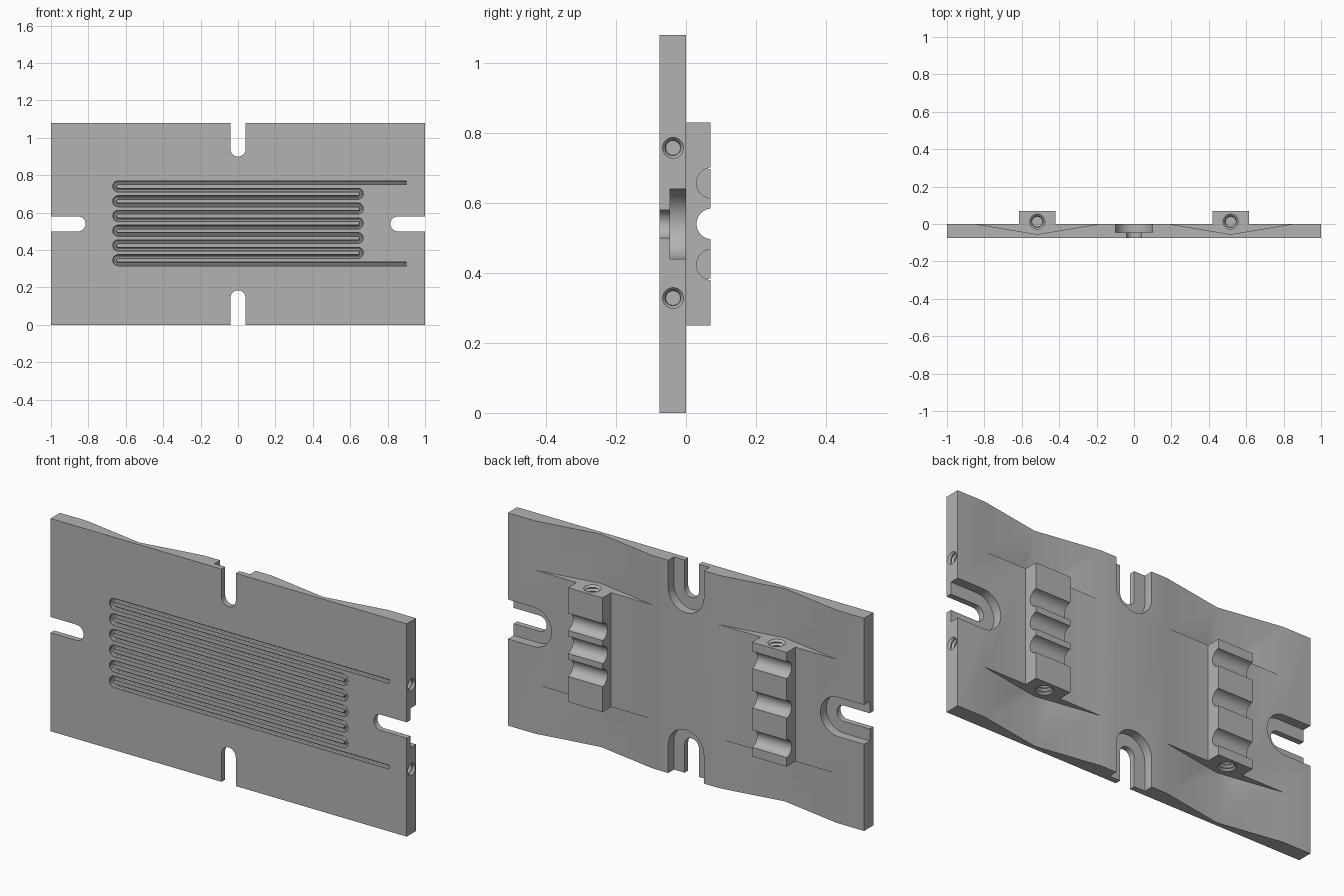
import bpy, bmesh, math
from mathutils import Matrix, Vector

if "Cube" in bpy.data.objects:
    bpy.data.objects.remove(bpy.data.objects["Cube"])

metal = bpy.data.materials.new("plain_grey")
metal.use_nodes = True
GREY = (0.45, 0.45, 0.45, 1)
metal.diffuse_color = GREY
metal.node_tree.nodes["Principled BSDF"].inputs["Base Color"].default_value = GREY

W, H, T = 1.0, 1.08, 0.075      # half width, height, thickness
MID = H / 2
BLOCK_X, BLOCK_LOW, BLOCK_TOP = 0.517, 0.25, 0.83


def to_object(name, bm):
    bmesh.ops.recalc_face_normals(bm, faces=bm.faces)
    mesh = bpy.data.meshes.new(name)
    bm.to_mesh(mesh)
    bm.free()
    mesh.materials.append(metal)
    ob = bpy.data.objects.new(name, mesh)
    bpy.context.collection.objects.link(ob)
    return ob


def prism(name, points, axis, lo, hi):
    """Extrude a 2D outline along the given axis."""
    place = {"x": lambda a, b, t: (t, a, b),
             "y": lambda a, b, t: (a, t, b),
             "z": lambda a, b, t: (a, b, t)}[axis]
    bm = bmesh.new()
    base = bm.faces.new([bm.verts.new(place(a, b, lo)) for a, b in points])
    ext = bmesh.ops.extrude_face_region(bm, geom=[base])["geom"]
    shift = Vector(place(0, 0, hi - lo))
    bmesh.ops.translate(bm, vec=shift, verts=[v for v in ext if isinstance(v, bmesh.types.BMVert)])
    return to_object(name, bm)


def rect(a0, a1, b0, b1):
    return [(a0, b0), (a1, b0), (a1, b1), (a0, b1)]


def circle(a, b, r, n=32):
    return [(a + r * math.cos(2 * math.pi * i / n), b + r * math.sin(2 * math.pi * i / n))
            for i in range(n)]


def slot_outline(a, b, r, angle, length=0.4, n=16):
    """Round-ended slot that opens towards the angle."""
    pts = [(length, -r), (length, r)]
    pts += [(r * math.cos(t), r * math.sin(t))
            for t in (math.pi * (0.5 + i / n) for i in range(n + 1))]
    c, s = math.cos(angle), math.sin(angle)
    return [(a + u * c - v * s, b + u * s + v * c) for u, v in pts]


def combine(body, part, operation="DIFFERENCE"):
    part.hide_render = True
    mod = body.modifiers.new("cut", "BOOLEAN")
    mod.operation, mod.object, mod.solver = operation, part, "EXACT"
    dg = bpy.context.evaluated_depsgraph_get()
    dg.update()
    mesh = bpy.data.meshes.new_from_object(body.evaluated_get(dg))
    body.modifiers.clear()
    body.data = mesh
    bpy.data.objects.remove(part)


def threaded_hole(position, direction, r, depth, turns):
    """Cutter with a ridged wall, running from the position along the direction."""
    bm = bmesh.new()
    levels = [(-0.02, r)] + [(depth * i / (2 * turns), r if i % 2 == 0 else r * 0.74)
                             for i in range(2 * turns)] + [(depth, r * 0.7)]
    rings = [[bm.verts.new((x, y, h)) for x, y in circle(0, 0, rad, 24)] for h, rad in levels]
    for low, high in zip(rings, rings[1:]):
        for i in range(24):
            j = (i + 1) % 24
            bm.faces.new((low[i], low[j], high[j], high[i]))
    bm.faces.new(rings[0])
    bm.faces.new(rings[-1])
    turn = Vector((0, 0, 1)).rotation_difference(Vector(direction)).to_matrix().to_4x4()
    bmesh.ops.transform(bm, matrix=Matrix.Translation(position) @ turn, verts=bm.verts)
    return to_object("threaded_hole", bm)


# Plate with shallow V valleys above and below each block
plate = prism("cooling_plate", rect(-W, W, 0, H), "y", -T, 0)
for side in (-1, 1):
    cx = side * BLOCK_X
    vee = [(cx - 0.45, 0.02), (cx, -0.055), (cx + 0.45, 0.02)]
    combine(plate, prism("valley", vee, "z", BLOCK_TOP, H + 0.1))
    combine(plate, prism("valley", vee, "z", -0.1, BLOCK_LOW))

# Mounting blocks with cross grooves and threaded end holes
for side, spacing in ((-1, 0.2), (1, 0.117)):
    cx = side * BLOCK_X
    block = prism("mounting_block", rect(cx - 0.097, cx + 0.097, -0.04, 0.07),
                  "z", BLOCK_LOW, BLOCK_TOP)
    combine(plate, block, "UNION")
    for k in (-1, 0, 1):
        groove = circle(0.074, MID + k * spacing, 0.044)
        combine(plate, prism("groove", groove, "x", cx - 0.15, cx + 0.15))
    combine(plate, threaded_hole((cx, 0.012, BLOCK_TOP), (0, 0, -1), 0.041, 0.055, 3))
    combine(plate, threaded_hole((cx, 0.012, BLOCK_LOW), (0, 0, 1), 0.041, 0.055, 3))

# Stepped bolt slots in the middle of each edge
for x, z, angle in ((0, 0.94, 90), (0, 0.145, -90), (0.855, MID, 0), (-0.855, MID, 180)):
    a = math.radians(angle)
    combine(plate, prism("slot", slot_outline(x, z, 0.04, a), "y", -0.2, 0.1))
    combine(plate, prism("slot_recess", slot_outline(x, z, 0.1, a), "y", -0.046, 0.1))

# Winding channel in the front face
PASSES, Z_TOP, Z_LOW, TURN_X, END_X = 12, 0.76, 0.326, 0.64, 0.9
step = (Z_TOP - Z_LOW) / (PASSES - 1)
path = [(END_X, Z_TOP)]
for i in range(PASSES - 1):
    side = -1 if i % 2 == 0 else 1
    z = Z_TOP - (i + 0.5) * step
    for k in range(13):
        t = math.pi * (0.5 - k / 12)
        path.append((side * (TURN_X + step / 2 * math.cos(t)), z + step / 2 * math.sin(t)))
path.append((END_X, Z_LOW))

curve = bpy.data.curves.new("channel", "CURVE")
curve.dimensions = "3D"
curve.bevel_depth, curve.bevel_resolution, curve.use_fill_caps = 0.011, 3, True
spline = curve.splines.new("POLY")
spline.points.add(len(path) - 1)
for point, (x, z) in zip(spline.points, path):
    point.co = (x, -T + 0.004, z, 1)
tube = bpy.data.objects.new("channel_tube", curve)
bpy.context.collection.objects.link(tube)
dg = bpy.context.evaluated_depsgraph_get()
dg.update()
channel_bm = bmesh.new()
channel_bm.from_mesh(bpy.data.meshes.new_from_object(tube.evaluated_get(dg)))
bmesh.ops.remove_doubles(channel_bm, verts=channel_bm.verts, dist=0.00001)
bpy.data.objects.remove(tube)
combine(plate, to_object("channel", channel_bm))

# Threaded ports feeding the channel from the left end
for z in (Z_TOP - 0.003, Z_LOW + 0.002):
    combine(plate, threaded_hole((W, -0.037, z), (-1, 0, 0), 0.03, 0.12, 6))

# One material and smooth round surfaces
plate.data.materials.clear()
plate.data.materials.append(metal)
for face in plate.data.polygons:
    face.material_index = 0
bpy.ops.object.select_all(action="DESELECT")
plate.select_set(True)
bpy.context.view_layer.objects.active = plate
bpy.ops.object.shade_smooth_by_angle(angle=math.radians(30))
for poly_edge in plate.data.edges:
    poly_edge.select = False
